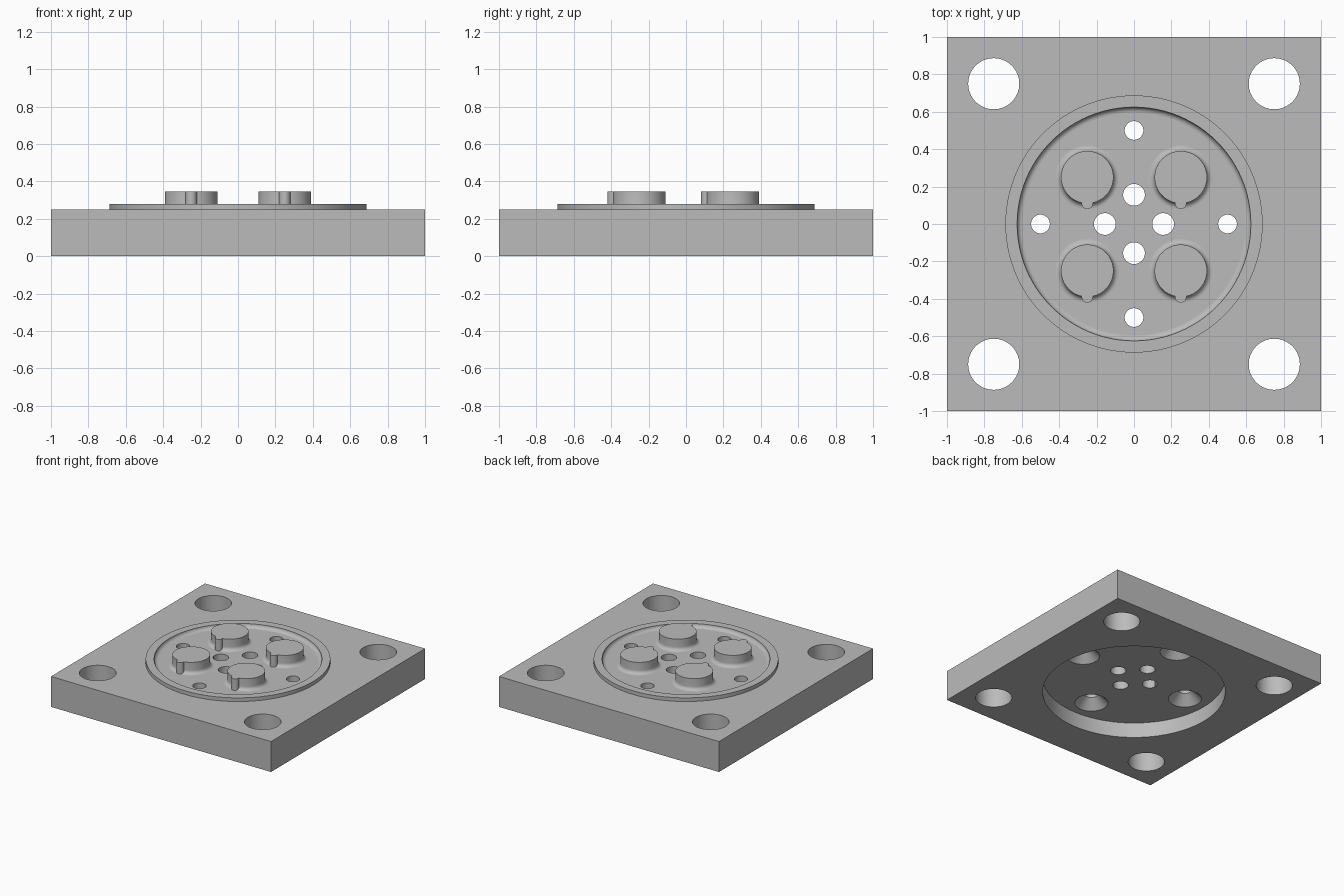
import bpy, bmesh, math
from mathutils import Vector

cube = bpy.data.objects.get("Cube")
if cube:
    bpy.data.objects.remove(cube, do_unlink=True)

grey = bpy.data.materials.new("plain_grey")
grey.use_nodes = True
color = (0.5, 0.5, 0.5, 1)
grey.diffuse_color = color
grey.node_tree.nodes["Principled BSDF"].inputs["Base Color"].default_value = color

TOP = 0.25        # plate top and dish floor
FILLET = 0.03     # fillet radius, also the rim height
AXES = [(1, 0), (0, 1), (-1, 0), (0, -1)]
CORNERS = [(1, 1), (-1, 1), (-1, -1), (1, -1)]


def add_object(name, bm, location=(0, 0, 0)):
    bmesh.ops.recalc_face_normals(bm, faces=bm.faces)
    mesh = bpy.data.meshes.new(name)
    bm.to_mesh(mesh)
    bm.free()
    mesh.materials.append(grey)
    obj = bpy.data.objects.new(name, mesh)
    obj.location = location
    bpy.context.collection.objects.link(obj)
    return obj


def lathe(name, profile, location=(0, 0, 0), steps=64):
    """Spin a profile of (radius, height) points around the z axis."""
    bm = bmesh.new()
    verts = [bm.verts.new((r, 0, z)) for r, z in profile]
    edges = [bm.edges.new(pair) for pair in zip(verts, verts[1:])]
    bmesh.ops.spin(bm, geom=verts + edges, cent=(0, 0, 0), axis=(0, 0, 1),
                   angle=math.tau, steps=steps, use_duplicate=False)
    bmesh.ops.remove_doubles(bm, verts=bm.verts, dist=1e-5)
    return add_object(name, bm, location)


def cylinder(radius, low, high):
    return [(0, low), (radius, low), (radius, high), (0, high)]


def fillet(center_r, side, steps=8):
    """Concave quarter arc from the floor up to a wall; side is +1 outward."""
    angles = [math.pi / 2 * i / steps for i in range(steps + 1)]
    return [(center_r + side * FILLET * math.sin(a),
             TOP + FILLET * (1 - math.cos(a))) for a in angles]


def activate(obj):
    bpy.ops.object.select_all(action='DESELECT')
    obj.select_set(True)
    bpy.context.view_layer.objects.active = obj


def smooth(obj):
    activate(obj)
    bpy.ops.object.shade_smooth_by_angle(angle=math.radians(30))


# Square plate
bm = bmesh.new()
bmesh.ops.create_cube(bm, size=1)
bmesh.ops.scale(bm, vec=(2, 2, TOP), verts=bm.verts)
plate = add_object("base_plate", bm, (0, 0, TOP / 2))

# Cutters: underside recess, corner holes, centre holes, countersunk holes
cutters = [lathe("recess_cutter", cylinder(0.6875, -0.1, 0.125), steps=96)]
for x, y in CORNERS:
    cutters.append(lathe("corner_hole_cutter", cylinder(0.1365, -0.1, 0.4),
                         (0.75 * x, 0.75 * y, 0)))
countersink = [(0, 0.05), (0.125, 0.05), (0.125, 0.125),
               (0.05, 0.2), (0.05, 0.4), (0, 0.4)]
for x, y in AXES:
    cutters.append(lathe("centre_hole_cutter", cylinder(0.058, -0.1, 0.4),
                         (0.156 * x, 0.156 * y, 0), 48))
    cutters.append(lathe("countersink_cutter", countersink,
                         (0.5 * x, 0.5 * y, 0), 48))
activate(plate)
for cutter in cutters:
    mod = plate.modifiers.new("cut", 'BOOLEAN')
    mod.operation = 'DIFFERENCE'
    mod.solver = 'EXACT'
    mod.object = cutter
    bpy.ops.object.modifier_apply(modifier=mod.name)
    bpy.data.objects.remove(cutter, do_unlink=True)
smooth(plate)

# Raised rim with a filleted inner wall
rim_profile = fillet(0.625 - FILLET, 1) + [(0.6875, TOP + FILLET), (0.6875, TOP)]
smooth(lathe("raised_rim", rim_profile, steps=96))

# Four round bosses, each with a filleted foot and a half-round key in front
BOSS_R, BOSS_TOP = 0.14, 0.345
boss_profile = fillet(BOSS_R + FILLET, -1) + [(BOSS_R, BOSS_TOP), (0, BOSS_TOP)]
for x, y in CORNERS:
    spot = Vector((0.25 * x, 0.25 * y, 0))
    smooth(lathe("boss", boss_profile, spot))
    smooth(lathe("boss_key", cylinder(0.03, TOP, BOSS_TOP),
                 spot + Vector((0, -BOSS_R, 0)), 32))
